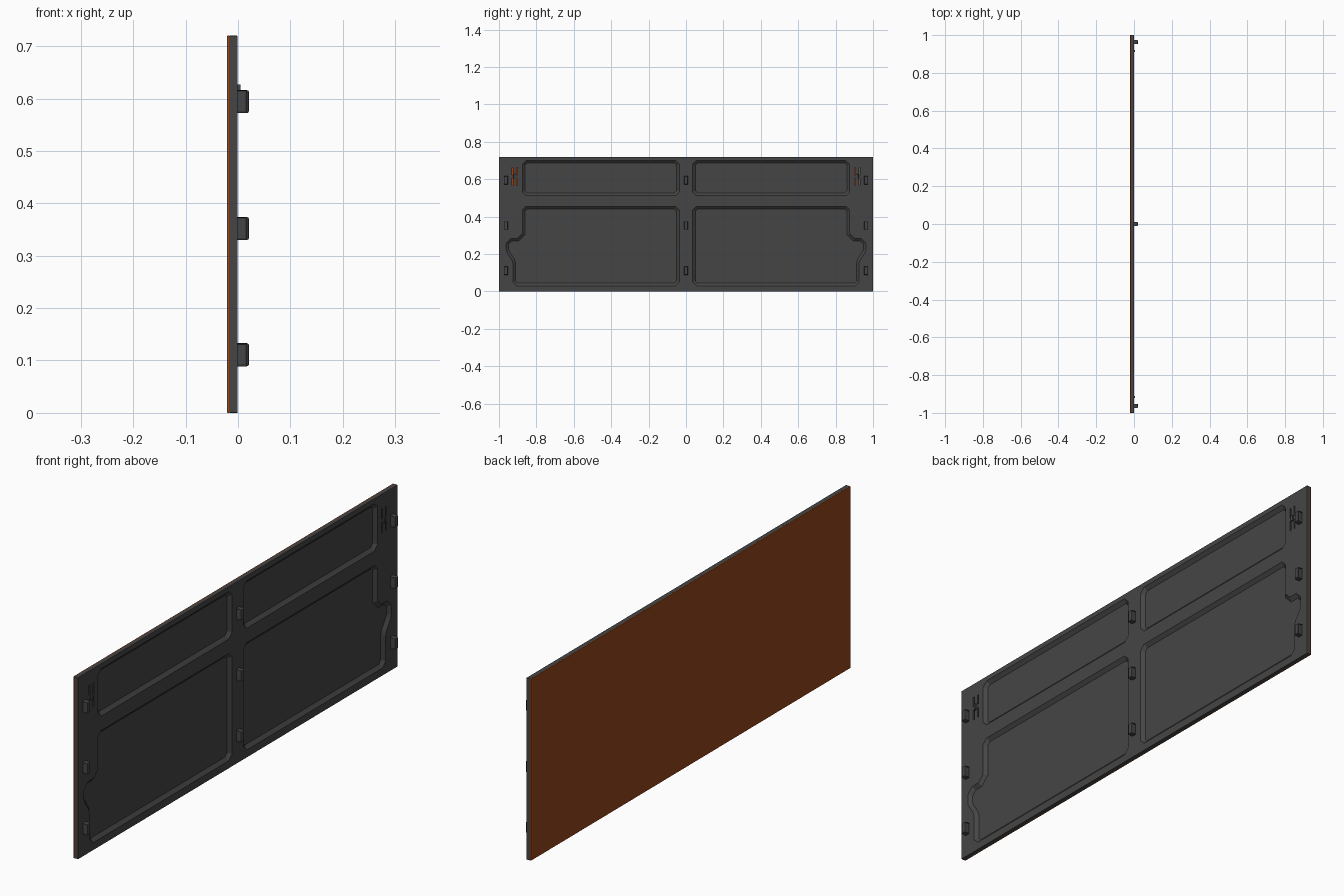
import bpy, bmesh
from mathutils import Vector

if "Cube" in bpy.data.objects:
    bpy.data.objects.remove(bpy.data.objects["Cube"])

FACE = -0.001      # front surface of the dark panel
DEPTH = 0.012      # depth of the pressed recesses


def material(name, rgb):
    m = bpy.data.materials.new(name)
    m.diffuse_color = (*rgb, 1)
    m.use_nodes = True
    m.node_tree.nodes["Principled BSDF"].inputs["Base Color"].default_value = m.diffuse_color
    return m


DARK = material("dark_grey", (0.06, 0.06, 0.06))
ORANGE = material("orange", (0.3, 0.06, 0.01))


def finish(bm, name, mat):
    bmesh.ops.recalc_face_normals(bm, faces=bm.faces)
    me = bpy.data.meshes.new(name)
    bm.to_mesh(me)
    bm.free()
    ob = bpy.data.objects.new(name, me)
    bpy.context.collection.objects.link(ob)
    me.materials.append(mat)
    return ob


def add_box(bm, lo, hi):
    vs = bmesh.ops.create_cube(bm, size=1)["verts"]
    for v in vs:
        v.co = Vector([lo[i] if v.co[i] < 0 else hi[i] for i in range(3)])
    return vs


def box(name, lo, hi, mat, bevel=0):
    bm = bmesh.new()
    add_box(bm, lo, hi)
    if bevel:
        bmesh.ops.bevel(bm, geom=bm.edges[:], offset=bevel, segments=2,
                        profile=0.5, affect='EDGES')
    return finish(bm, name, mat)


def chamfered(pts):
    """Cut the corners of a y,z outline; third value is the chamfer size."""
    out = []
    for i, (y, z, c) in enumerate(pts):
        p = Vector((y, z))
        for q in (pts[i - 1], pts[(i + 1) % len(pts)]):
            out.append(p + (Vector(q[:2]) - p).normalized() * c)
    return out


def offset_loop(loop, d):
    """Move a clockwise outline inward by d."""
    out = []
    for i, p in enumerate(loop):
        a = (p - loop[i - 1]).normalized()
        b = (loop[(i + 1) % len(loop)] - p).normalized()
        na, nb = Vector((a.y, -a.x)), Vector((b.y, -b.x))
        out.append(p + (na + nb) * d / (1 + na.dot(nb)))
    return out


def add_recess(bm, pts, side):
    # sloped-wall plug, wide above the panel face and narrow at the floor
    loop = chamfered(pts)
    slope = 0.014 / DEPTH
    rings = []
    for x in (FACE + 0.004, FACE - DEPTH):
        ring = offset_loop(loop, (FACE - x) * slope)
        rings.append([bm.verts.new((x, p.x * side, p.y)) for p in ring])
    n = len(loop)
    for i in range(n):
        j = (i + 1) % n
        bm.faces.new((rings[0][i], rings[0][j], rings[1][j], rings[1][i]))
    bm.faces.new(rings[0])
    bm.faces.new(rings[1])


# Coloured outer skin
box("outer_skin", (-0.021, -1, 0), (-0.016, 1, 0.72), ORANGE, 0.0015)

# Dark inner panel
panel = box("inner_panel", (-0.017, -1, 0), (FACE, 1, 0.72), DARK, 0.001)

# Recess and latch-slot cutters (clockwise outlines in y,z)
upper = [(0.036, 0.70, 0.02), (0.875, 0.70, 0.02),
         (0.875, 0.512, 0.02), (0.036, 0.512, 0.02)]
lower = [(0.036, 0.455, 0.02), (0.875, 0.455, 0.02), (0.875, 0.284, 0.025),
         (0.962, 0.284, 0.025), (0.962, 0.215, 0.008), (0.926, 0.16, 0.008),
         (0.926, 0.03, 0.02), (0.036, 0.03, 0.02)]
bm = bmesh.new()
for side in (1, -1):
    add_recess(bm, upper, side)
    add_recess(bm, lower, side)
    for y, h in ((0.903, 0.048), (0.928, 0.048)):
        for s in (1, -1):
            z0, z1 = sorted((0.615 + s * 0.008, 0.615 + s * h))
            add_box(bm, (-0.0165, side * y - 0.003, z0),
                    (0.005, side * y + 0.003, z1))
cutter = finish(bm, "recess_cutter", DARK)
cutter.hide_render = True

mod = panel.modifiers.new("recesses", 'BOOLEAN')
mod.operation = 'DIFFERENCE'
mod.solver = 'EXACT'
mod.object = cutter
bpy.context.view_layer.objects.active = panel
bpy.ops.object.modifier_apply(modifier=mod.name)
bpy.data.objects.remove(cutter)

# Latch knobs between the slots
for side, label in ((1, "right"), (-1, "left")):
    y = side * 0.9155
    box("latch_knob_" + label, (FACE - 0.004, y - 0.006, 0.603),
        (0.005, y + 0.006, 0.627), DARK, 0.002)

# Mounting clips: three columns of three, bevelled tip and sunken sides
for y in (-0.963, 0, 0.963):
    for z in (0.111, 0.352, 0.594):
        bm = bmesh.new()
        add_box(bm, (FACE - 0.003, y - 0.010, z - 0.022),
                (0.021, y + 0.010, z + 0.022))
        tip = [e for e in bm.edges if all(v.co.x > 0.02 for v in e.verts)]
        bmesh.ops.bevel(bm, geom=tip, offset=0.004, segments=2,
                        profile=0.5, affect='EDGES')
        bm.normal_update()
        sides = [f for f in bm.faces if abs(f.normal.y) > 0.99]
        bmesh.ops.inset_individual(bm, faces=sides, thickness=0.003,
                                   depth=-0.003)
        finish(bm, "mounting_clip", DARK)
